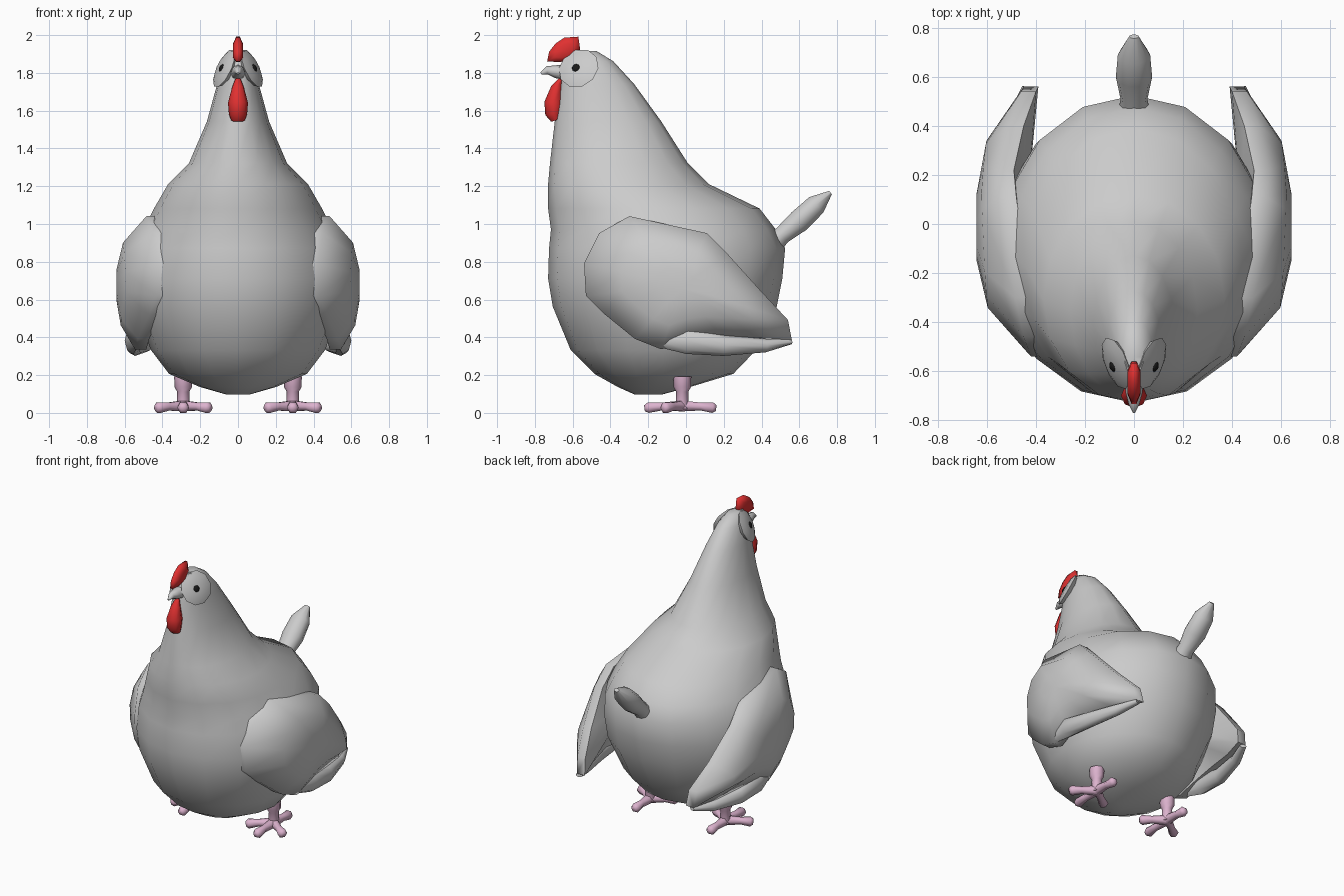
import bpy, bmesh, math
from mathutils import Vector

def material(name, color):
    m = bpy.data.materials.new(name)
    m.diffuse_color = color
    return m

RED = material("red", (0.75, 0.03, 0.03, 1))
PINK = material("pink", (0.72, 0.45, 0.62, 1))
BLACK = material("black", (0.01, 0.01, 0.01, 1))

def skin(name, rings, mat=None, angle=50):
    """Bridge equal-sized rings of points and close both ends with fans."""
    bm = bmesh.new()
    vr = [[bm.verts.new(p) for p in r] for r in rings]
    n = len(vr[0])
    for a, b in zip(vr, vr[1:]):
        for i in range(n):
            j = (i + 1) % n
            bm.faces.new((a[i], a[j], b[j], b[i]))
    for r in (vr[0], vr[-1]):
        c = bm.verts.new(sum((v.co for v in r), Vector()) / n)
        for i in range(n):
            bm.faces.new((r[i], r[(i + 1) % n], c))
    bmesh.ops.recalc_face_normals(bm, faces=bm.faces)
    me = bpy.data.meshes.new(name)
    bm.to_mesh(me)
    bm.free()
    me.polygons.foreach_set("use_smooth", [True] * len(me.polygons))
    me.set_sharp_from_angle(angle=math.radians(angle))
    if mat:
        me.materials.append(mat)
    ob = bpy.data.objects.new(name, me)
    bpy.context.collection.objects.link(ob)
    return ob

def tube(name, path, radii, sides=8, mat=None, angle=60):
    """Sweep an ellipse along a path; radii are (sideways, other) pairs or numbers."""
    pts = [Vector(p) for p in path]
    rings, prev = [], None
    for i, p in enumerate(pts):
        t = (pts[min(i + 1, len(pts) - 1)] - pts[max(i - 1, 0)]).normalized()
        u = t.cross(Vector((0, 0, 1)))
        u = u.normalized() if u.length > 0.05 else Vector((1, 0, 0))
        if prev and u.dot(prev) < 0:
            u = -u
        prev = u
        w = t.cross(u)
        r = radii[i]
        ru, rw = r if isinstance(r, tuple) else (r, r)
        rings.append([p + u * ru * math.cos(k * math.tau / sides)
                      + w * rw * math.sin(k * math.tau / sides) for k in range(sides)])
    return skin(name, rings, mat, angle)

# Body, neck and head: (z, front y, back y, half width)
sections = [
    (0.105, -0.27, -0.13, 0.06), (0.145, -0.36, 0.02, 0.20), (0.215, -0.485, 0.25, 0.365),
    (0.34, -0.61, 0.37, 0.46), (0.57, -0.705, 0.48, 0.55), (0.72, -0.73, 0.51, 0.565),
    (0.88, -0.725, 0.525, 0.545), (0.98, -0.715, 0.475, 0.50), (1.09, -0.73, 0.39, 0.445),
    (1.22, -0.73, 0.12, 0.37), (1.33, -0.72, 0.01, 0.26), (1.55, -0.695, -0.13, 0.165),
    (1.75, -0.665, -0.275, 0.11), (1.87, -0.645, -0.385, 0.075), (1.925, -0.61, -0.475, 0.04)]
N = 16
skin("body", [[(w * math.sin(k * math.tau / N),
                (f + b) / 2 - (b - f) / 2 * math.cos(k * math.tau / N), z)
               for k in range(N)] for z, f, b, w in sections], angle=60)

# Tail feather
tube("tail", [(0, 0.42, 0.87), (0, 0.51, 0.95), (0, 0.60, 1.025), (0, 0.69, 1.11), (0, 0.765, 1.175)],
     [(0.07, 0.07), (0.055, 0.05), (0.074, 0.064), (0.066, 0.058), (0.02, 0.012)], 10)

# Beak
tube("beak", [(0, -0.63, 1.81), (0, -0.69, 1.815), (0, -0.735, 1.822), (0, -0.768, 1.805)],
     [0.042, 0.034, 0.022, 0.006])

# Comb: a flat outline, thick in the middle and thin at the rim
comb = [(-0.735, 1.87), (-0.725, 1.92), (-0.69, 1.965), (-0.645, 1.995), (-0.57, 2.0),
        (-0.56, 1.93), (-0.60, 1.88), (-0.67, 1.865)]
def comb_ring(x, s):
    return [(x, -0.645 + (y + 0.645) * s, 1.92 + (z - 1.92) * s) for y, z in comb]
skin("comb", [comb_ring(-0.026, 0.55), comb_ring(-0.010, 1), comb_ring(0.010, 1), comb_ring(0.026, 0.55)],
     RED, 80)

# Wattle
tube("wattle", [(0, -0.665, 1.775), (0, -0.685, 1.73), (0, -0.70, 1.65), (0, -0.70, 1.59), (0, -0.69, 1.557)],
     [(0.015, 0.01), (0.032, 0.03), (0.053, 0.05), (0.048, 0.045), (0.036, 0.025)], 8, RED)

# Wing rim: (y, z, x)
rim = [(-0.30, 1.05, 0.485), (0.11, 0.96, 0.54), (0.22, 0.85, 0.55), (0.40, 0.65, 0.51),
       (0.54, 0.50, 0.46), (0.56, 0.395, 0.45), (0.38, 0.405, 0.51), (0.18, 0.42, 0.55),
       (0.02, 0.40, 0.56), (-0.13, 0.345, 0.545), (-0.27, 0.40, 0.53), (-0.43, 0.53, 0.47),
       (-0.53, 0.63, 0.43), (-0.54, 0.80, 0.42), (-0.46, 0.96, 0.45)]

def wing_ring(side, scale, blend, peak, inset):
    return [(side * (x - inset + (peak - x) * blend),
             -0.02 + (y + 0.02) * scale, 0.68 + (z - 0.68) * scale) for y, z, x in rim]

for s, label in ((-1, "left"), (1, "right")):
    skin(label + "_wing", [wing_ring(s, 0.5, 0.6, 0.53, 0.08), wing_ring(s, 1, 0, 0, 0.06),
                           wing_ring(s, 1, 0, 0, 0), wing_ring(s, 0.62, 0.8, 0.64, 0),
                           wing_ring(s, 0.25, 1, 0.642, 0)], angle=60)
    # Folded lower feather under the wing
    tube(label + "_wing_feather",
         [(s * 0.53, -0.16, 0.40), (s * 0.555, 0.01, 0.39), (s * 0.545, 0.20, 0.365),
          (s * 0.49, 0.42, 0.365), (s * 0.435, 0.555, 0.385)],
         [(0.02, 0.04), (0.045, 0.07), (0.042, 0.055), (0.035, 0.036), (0.022, 0.014)])

    # Eye disc and pupil
    c = Vector((s * 0.078, -0.57, 1.835))
    n = Vector((s * 0.85, -0.33, 0.41)).normalized()
    tube(label + "_eye", [c - n * 0.05, c - n * 0.005, c + n * 0.010, c + n * 0.014],
         [0.07, 0.112, 0.075, 0.02], 10)
    p = Vector((s * 0.080, -0.58, 1.832)) + n * 0.004
    tube(label + "_pupil", [p - n * 0.01, p + n * 0.006, p + n * 0.013], [0.022, 0.022, 0.012], 8, BLACK)

    # Leg and toes
    fx, fy = s * 0.29, -0.02
    tube(label + "_leg", [(fx, fy, 0.20), (fx, fy, 0.145), (fx, fy, 0.12), (fx, fy, 0.03)],
         [0.048, 0.046, 0.032, 0.036], 8, PINK)
    for i, (dx, dy) in enumerate(((0, -0.2), (-0.145, -0.1), (0.145, -0.1), (0, 0.18))):
        tube(f"{label}_toe_{i + 1}", [(fx, fy, 0.045), (fx + dx * 0.55, fy + dy * 0.55, 0.042),
                                      (fx + dx * 0.9, fy + dy * 0.9, 0.036), (fx + dx, fy + dy, 0.033)],
             [0.033, 0.024, 0.032, 0.018], 6, PINK)

# Rest the feet exactly on the ground
low = min(v.co.z for o in bpy.data.objects if o.type == 'MESH' for v in o.data.vertices)
for o in bpy.data.objects:
    o.location.z -= low
